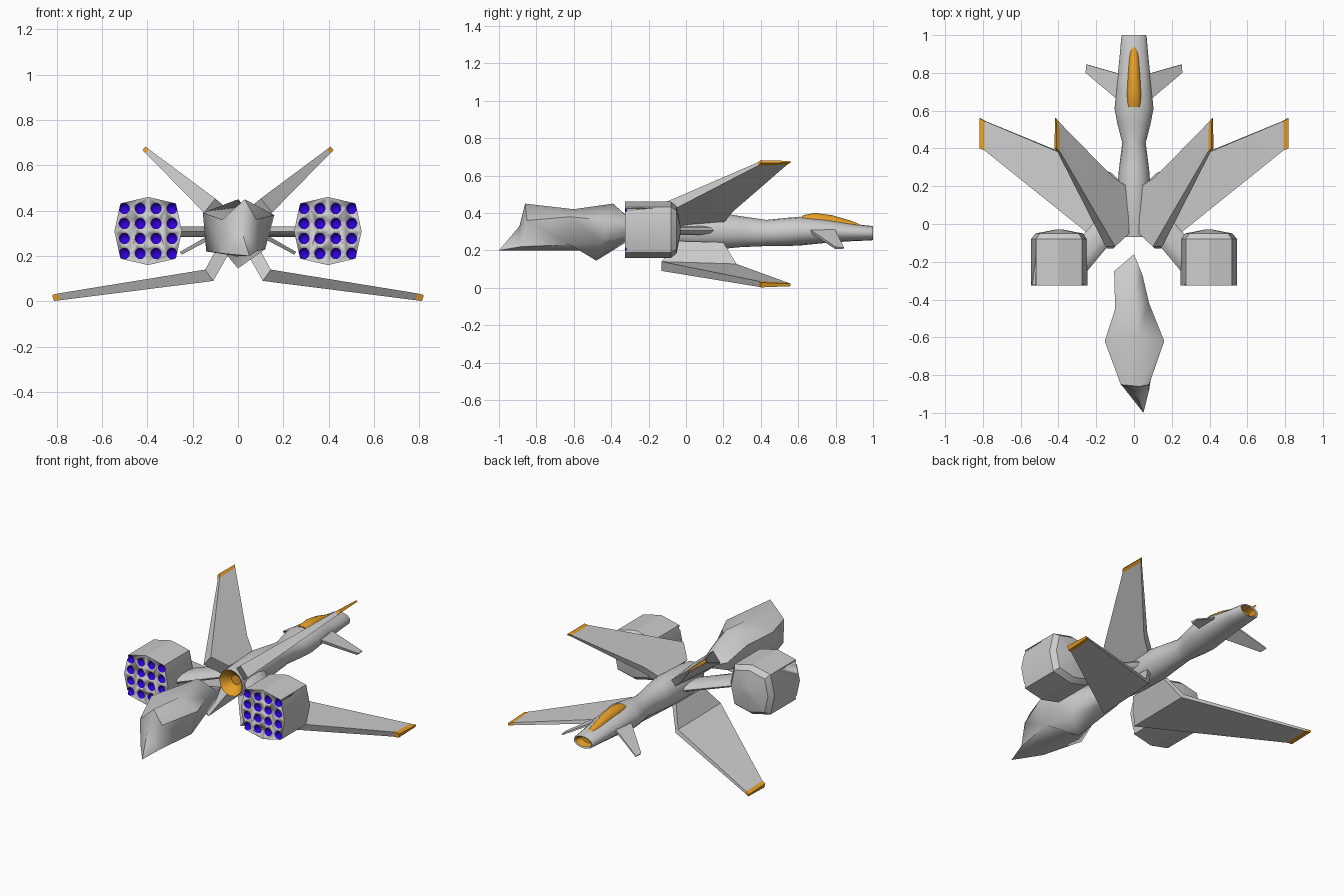
import bpy, bmesh
from math import sin, cos, pi, radians
from mathutils import Vector, Matrix

if "Cube" in bpy.data.objects:
    bpy.data.objects.remove(bpy.data.objects["Cube"])


def material(name, rgb):
    m = bpy.data.materials.new(name)
    m.diffuse_color = (*rgb, 1)
    m.use_nodes = True
    m.node_tree.nodes["Principled BSDF"].inputs["Base Color"].default_value = m.diffuse_color
    return m


grey = material("grey", (0.8, 0.8, 0.8))
orange = material("orange", (0.8, 0.35, 0.02))
blue = material("blue", (0.03, 0.0, 0.7))


def finish(bm, name, mats, mirror=False, angle=35):
    bmesh.ops.recalc_face_normals(bm, faces=bm.faces)
    me = bpy.data.meshes.new(name)
    bm.to_mesh(me)
    bm.free()
    ob = bpy.data.objects.new(name, me)
    bpy.context.collection.objects.link(ob)
    for m in mats:
        me.materials.append(m)
    bpy.ops.object.select_all(action='DESELECT')
    ob.select_set(True)
    bpy.context.view_layer.objects.active = ob
    bpy.ops.object.shade_smooth_by_angle(angle=radians(angle))
    if mirror:
        ob.modifiers.new("mirror", 'MIRROR')
    return ob


def loft(name, rings, mats=(grey,), coloured=(), mirror=False, angle=35):
    """Skin a list of point rings; segments listed in `coloured` use slot 1.
    Index -1 is the first cap, len(rings)-1 the last cap."""
    bm = bmesh.new()
    vs = [[bm.verts.new(p) for p in r] for r in rings]
    n = len(vs[0])
    for s, (a, b) in enumerate(zip(vs, vs[1:])):
        for i in range(n):
            j = (i + 1) % n
            f = bm.faces.new((a[i], a[j], b[j], b[i]))
            f.material_index = int(s in coloured)
    for s, r in ((-1, vs[0]), (len(vs) - 1, vs[-1])):
        bm.faces.new(r).material_index = int(s in coloured)
    bmesh.ops.remove_doubles(bm, verts=bm.verts, dist=1e-5)
    return finish(bm, name, mats, mirror, angle)


def oval(y, hw, hz, cz, n=16):
    return [(hw * cos(2 * pi * i / n), y, cz + hz * sin(2 * pi * i / n)) for i in range(n)]


# Fuselage, with recessed orange exhaust and nose intake at the two ends
body = [(-.02, .03, .03, .30), (-.06, .07, .072, .30), (-.07, .077, .08, .30),
        (.02, .085, .09, .30), (.2, .087, .095, .303), (.29, .08, .083, .30),
        (.43, .062, .07, .293), (.53, .088, .075, .298), (.61, .103, .077, .303),
        (.75, .09, .063, .303), (.9, .075, .045, .295), (.99, .067, .039, .292),
        (1.0, .062, .036, .292), (.995, .054, .029, .292), (.95, .045, .022, .292)]
loft("fuselage", [oval(*s) for s in body], (grey, orange), (-1, 0, 1, 13, 14))

# Canopy
canopy = [(.62, .03, .012, .372), (.645, .038, .03, .362), (.69, .04, .045, .355),
          (.78, .035, .045, .343), (.88, .027, .032, .327), (.945, .018, .015, .318)]
loft("canopy", [oval(*s, 12) for s in canopy], (orange,), angle=60)


def panel(x, z, y_lead, y_trail, dx, dz):
    """Wing section: thick trailing edge, thinner leading edge."""
    k = .5
    return [(x + dx, y_trail, z + dz), (x + k * dx, y_lead, z + k * dz),
            (x - k * dx, y_lead, z - k * dz), (x - dx, y_trail, z - dz)]


# Cranked wings with orange tips, and the forward canards
loft("upper_wings", [panel(.05, .36, .2, -.05, -.025, .03), panel(.125, .422, .25, -.12, -.025, .031),
                     panel(.4, .662, .54, .385, -.007, .009), panel(.415, .674, .56, .4, -.006, .008)],
     (grey, orange), (2, 3), True, 20)
loft("lower_wings", [panel(.06, .235, .2, -.05, .025, .015), panel(.127, .115, .27, -.13, .0175, .025),
                     panel(.788, .02, .545, .39, .004, .015), panel(.815, .015, .56, .4, .004, .013)],
     (grey, orange), (2, 3), True, 20)
loft("canards", [panel(.06, .318, .79, .64, .006, .009), panel(.252, .212, .845, .8, .004, .006)],
     mirror=True, angle=20)

# Swept engine struts
loft("engine_struts", [[(x, cy + hy * cos(2 * pi * i / 10), .307 + .025 * sin(2 * pi * i / 10))
                        for i in range(10)] for x, cy, hy in ((.04, .1, .1), (.29, -.19, .11))],
     mirror=True)

# Rocket pods: squarish octagons with a domed end and blue nozzle bowls
PX, PZ = .396, .31
outline = [(.149, 0), (.122, .122), (0, .15), (-.122, .122),
           (-.149, 0), (-.122, -.122), (0, -.15), (.122, -.122)]


def pod_ring(y, s):
    return [(PX + a * s, y, PZ + b * s) for a, b in outline]


pods = loft("rocket_pods", [pod_ring(-.326, 1), pod_ring(-.08, 1), pod_ring(-.05, .84), pod_ring(-.03, .15)],
            (grey, blue), angle=25)
bm = bmesh.new()
for i in range(4):
    for k in range(4):
        pos = Vector((PX + (i - 1.5) * .07, -.326, PZ + (k - 1.5) * .066))
        bmesh.ops.create_uvsphere(bm, u_segments=12, v_segments=8, radius=.024,
                                  matrix=Matrix.Translation(pos) @ Matrix.Rotation(.13, 4, 'Y'))
for f in bm.faces:
    f.material_index = 1
cutter = finish(bm, "nozzle_cutter", (grey, blue))
cutter.hide_render = True
cut = pods.modifiers.new("nozzles", 'BOOLEAN')
cut.operation, cut.object, cut.solver = 'DIFFERENCE', cutter, 'EXACT'
bpy.context.view_layer.objects.active = pods
bpy.ops.object.modifier_apply(modifier="nozzles")
bpy.data.objects.remove(cutter)
pods.modifiers.new("mirror", 'MIRROR')

# Irregular exhaust plume trailing behind the fuselage
plume = [
    [(0, -.16, .31)] * 6,
    [(0, -.3, .37), (.045, -.27, .34), (.045, -.28, .28), (0, -.32, .26), (-.1, -.26, .28), (-.105, -.25, .33)],
    [(0, -.39, .45), (.08, -.42, .36), (.07, -.45, .24), (0, -.48, .145), (-.08, -.45, .24), (-.1, -.45, .36)],
    [(.02, -.6, .42), (.16, -.62, .38), (.12, -.62, .23), (-.01, -.57, .2), (-.14, -.62, .22), (-.155, -.62, .39)],
    [(.03, -.86, .45), (.08, -.85, .36), (.08, -.88, .22), (.05, -1, .2), (-.06, -.86, .21), (-.07, -.85, .36)],
    [(.01, -.89, .33)] * 6]
bm = bmesh.new()
rows = [[bm.verts.new(p) for p in r] for r in plume]
for a, b in zip(rows, rows[1:]):
    for i in range(6):
        bm.faces.new((a[i], a[i - 1], b[i - 1], b[i]))
bmesh.ops.remove_doubles(bm, verts=bm.verts, dist=1e-5)
bmesh.ops.dissolve_degenerate(bm, edges=bm.edges, dist=1e-5)
finish(bm, "exhaust_plume", (grey,), angle=60)
